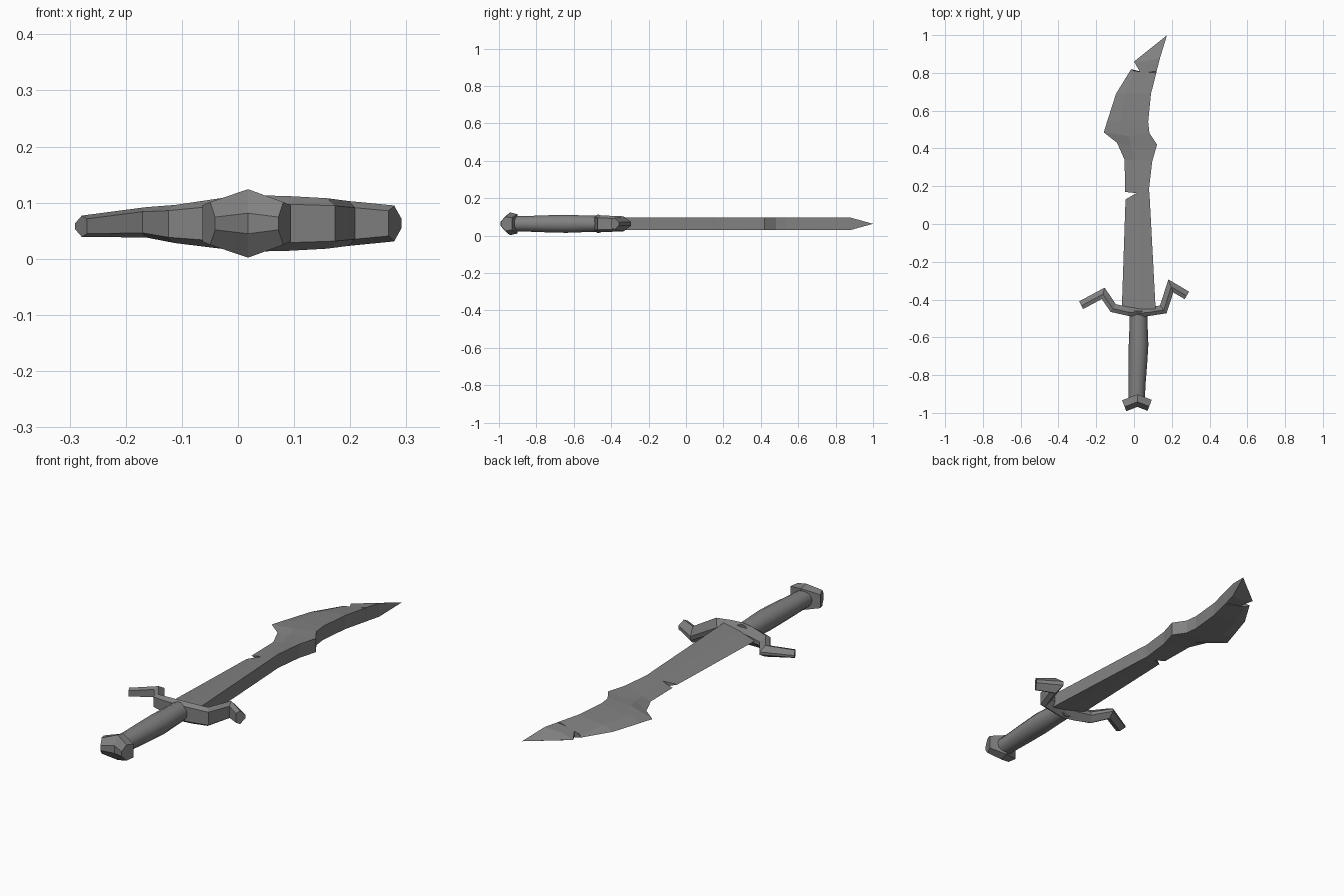
import bpy, bmesh, math
from mathutils import Vector

cube = bpy.data.objects.get("Cube")
if cube:
    bpy.data.objects.remove(cube)

MID = 0.063  # height of the middle plane

steel = bpy.data.materials.new("dark grey steel")
steel.use_nodes = True
grey = (0.22, 0.22, 0.22, 1)
steel.diffuse_color = grey
steel.node_tree.nodes["Principled BSDF"].inputs["Base Color"].default_value = grey


def loft(name, rings, smooth=False):
    """Skin a list of equal closed rings and cap both ends."""
    bm = bmesh.new()
    loops = [[bm.verts.new(p) for p in ring] for ring in rings]
    count = len(loops[0])
    for a, b in zip(loops, loops[1:]):
        for i in range(count):
            j = (i + 1) % count
            bm.faces.new((a[i], a[j], b[j], b[i]))
    bm.faces.new(loops[0])
    bm.faces.new(loops[-1])
    bmesh.ops.remove_doubles(bm, verts=bm.verts, dist=0.0005)
    bmesh.ops.recalc_face_normals(bm, faces=bm.faces)
    mesh = bpy.data.meshes.new(name)
    bm.to_mesh(mesh)
    bm.free()
    mesh.materials.append(steel)
    obj = bpy.data.objects.new(name, mesh)
    bpy.context.collection.objects.link(obj)
    if smooth:
        bpy.ops.object.select_all(action='DESELECT')
        bpy.context.view_layer.objects.active = obj
        obj.select_set(True)
        bpy.ops.object.shade_smooth_by_angle(angle=math.radians(40))
    return obj


def sweep(name, path, section, width):
    """Carry a section along a mitred path of (x, y, half height, mid z)."""
    pts = [Vector(p[:2]) for p in path]
    rings = []
    for i, (x, y, h, z) in enumerate(path):
        before = (pts[i] - pts[i - 1]).normalized() if i else None
        after = (pts[i + 1] - pts[i]).normalized() if i + 1 < len(pts) else None
        before, after = before or after, after or before
        tangent = (before + after).normalized()
        normal = Vector((-tangent.y, tangent.x))
        reach = width / max(tangent.dot(after), 0.5)
        rings.append([(x + normal.x * u * reach, y + normal.y * u * reach, z + v * h)
                      for u, v in section])
    return loft(name, rings)


# Blade: stations of edge, ridge and spine points, each with x, y, half thickness
T = 0.033
stations = [
    ((-0.065, -0.46, 0), (0.03, -0.46, 0.018), (0.115, -0.46, T)),
    ((-0.045, 0.13, 0), (0.03, 0.14, 0.02), (0.083, 0.14, T)),
    ((0.012, 0.163, 0.015), (0.035, 0.163, 0.021), (0.081, 0.163, T)),
    ((-0.047, 0.17, 0), (0.03, 0.18, 0.02), (0.08, 0.19, T)),
    ((-0.05, 0.34, 0), (0.0, 0.34, 0.014), (0.096, 0.33, T)),
    ((-0.09, 0.43, 0), (-0.015, 0.41, 0.020), (0.122, 0.42, T)),
    ((-0.16, 0.485, 0), (-0.03, 0.465, 0.023), (0.082, 0.48, T)),
    ((-0.14, 0.55, 0), (-0.075, 0.54, 0.019), (0.075, 0.54, T)),
    ((-0.095, 0.69, 0), (-0.045, 0.69, 0.018), (0.09, 0.69, T)),
    ((-0.015, 0.82, 0), (0.0, 0.81, 0.008), (0.118, 0.80, T)),
    ((0.035, 0.80, 0.015), (0.06, 0.80, 0.02), (0.12, 0.81, T)),
    ((0.0, 0.86, 0), (0.06, 0.86, 0.018), (0.138, 0.88, T)),
    ((0.175, 1.0, 0), (0.175, 1.0, 0), (0.175, 1.0, 0)),
]
loft("blade", [[(x, y, MID + t) for x, y, t in row] +
               [(x, y, MID - t) for x, y, t in reversed(row)] for row in stations])

# Crossguard: zigzag arms, tallest at the middle
guard_section = [(-1, 0.7), (-0.15, 1), (1, 0.25), (1, -0.25), (-0.15, -1), (-1, -0.7)]
sweep("crossguard", [
    (-0.28, -0.43, 0.019, 0.058), (-0.163, -0.367, 0.027, 0.065),
    (-0.11, -0.445, 0.034, 0.062), (-0.03, -0.463, 0.045, MID),
    (0.03, -0.469, 0.050, MID), (0.085, -0.463, 0.049, MID),
    (0.155, -0.452, 0.045, MID), (0.195, -0.328, 0.040, MID),
    (0.28, -0.378, 0.032, MID)], guard_section, 0.023)

# Grip: slightly swollen round bar
grip = []
for y, x, r in [(-0.94, 0.014, 0.043), (-0.85, 0.016, 0.045), (-0.75, 0.02, 0.049),
                (-0.64, 0.024, 0.052), (-0.54, 0.024, 0.048), (-0.46, 0.024, 0.046)]:
    grip.append([(x + r * math.cos(a), y, MID + r * 0.95 * math.sin(a))
                 for a in (math.tau * k / 14 for k in range(14))])
loft("grip", grip, smooth=True)

# Pommel: short chevron, pointed at the front
pommel_section = [(-1, 0.3), (-0.2, 1), (1, 0.85), (1, -0.85), (-0.2, -1), (-1, -0.3)]
sweep("pommel", [
    (-0.052, -0.962, 0.038, MID), (0.018, -0.935, 0.061, MID),
    (0.083, -0.96, 0.038, MID)], pommel_section, 0.031)
